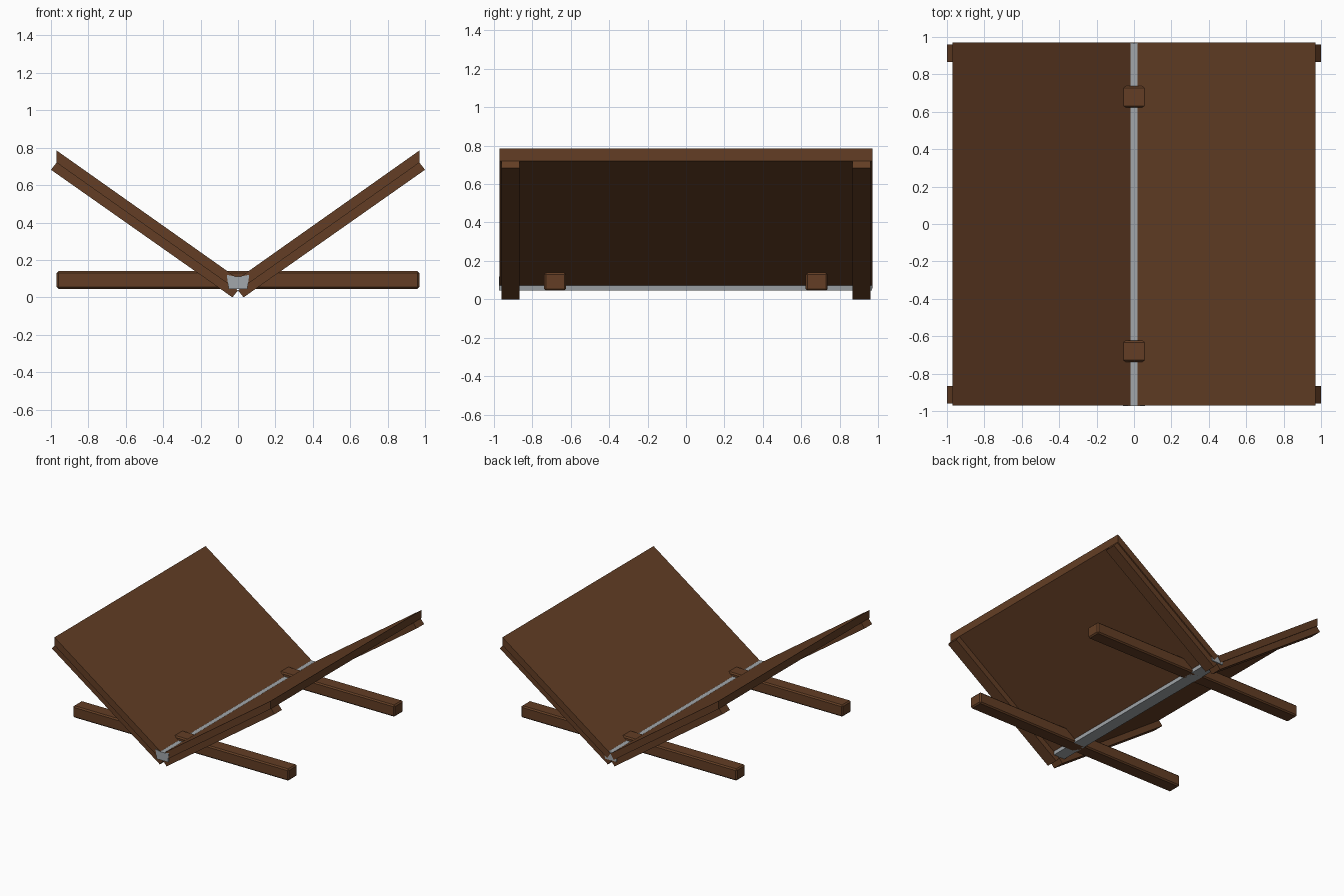
import bpy
import bmesh

cube = bpy.data.objects.get("Cube")
if cube:
    bpy.data.objects.remove(cube, do_unlink=True)


def material(name, colour):
    mat = bpy.data.materials.new(name)
    mat.use_nodes = True
    mat.diffuse_color = colour
    mat.node_tree.nodes["Principled BSDF"].inputs["Base Color"].default_value = colour
    return mat


wood = material("brown_wood", (0.125, 0.048, 0.018, 1))
steel = material("grey_metal", (0.36, 0.39, 0.41, 1))


def extrude_profile(name, profile, y0, y1, mat, bevel=0):
    """Extrude an x/z outline along y."""
    bm = bmesh.new()
    face = bm.faces.new([bm.verts.new((x, y0, z)) for x, z in profile])
    moved = bmesh.ops.extrude_face_region(bm, geom=[face])["geom"]
    verts = [v for v in moved if isinstance(v, bmesh.types.BMVert)]
    bmesh.ops.translate(bm, verts=verts, vec=(0, y1 - y0, 0))
    bmesh.ops.recalc_face_normals(bm, faces=bm.faces)
    mesh = bpy.data.meshes.new(name)
    bm.to_mesh(mesh)
    bm.free()
    mesh.materials.append(mat)
    obj = bpy.data.objects.new(name, mesh)
    bpy.context.collection.objects.link(obj)
    if bevel:
        mod = obj.modifiers.new("soft_edges", "BEVEL")
        mod.width = bevel
        mod.segments = 1
    return obj


# Sloping panels with plumb outer edges, and battens beneath both ends
panel = [(0.97, 0.785), (0.97, 0.72), (0.03, 0.056), (0, 0.1)]
batten = [(0.97, 0.72), (1.0, 0.682), (0.03, 0), (0, 0.037)]
for side, sign in (("left", 1), ("right", -1)):
    extrude_profile(f"{side}_panel", [(sign * x, z) for x, z in panel],
                    -0.97, 0.97, wood)
    for end, y in (("front", -0.96), ("back", 0.865)):
        extrude_profile(f"{end}_{side}_batten", [(sign * x, z) for x, z in batten],
                        y, y + 0.095, wood)

# Metal spine in the valley between the panels
spine = [(-0.05, 0.045), (0.05, 0.045), (0.06, 0.12),
         (0.015, 0.112), (-0.015, 0.112), (-0.06, 0.12)]
extrude_profile("spine", spine, -0.973, 0.968, steel)

# Crosswise ground beams
beam = [(-0.97, 0.045), (0.97, 0.045), (0.97, 0.14), (-0.97, 0.14)]
for end, y in (("front", -0.738), ("back", 0.622)):
    extrude_profile(f"{end}_beam", beam, y, y + 0.115, wood, bevel=0.01)
